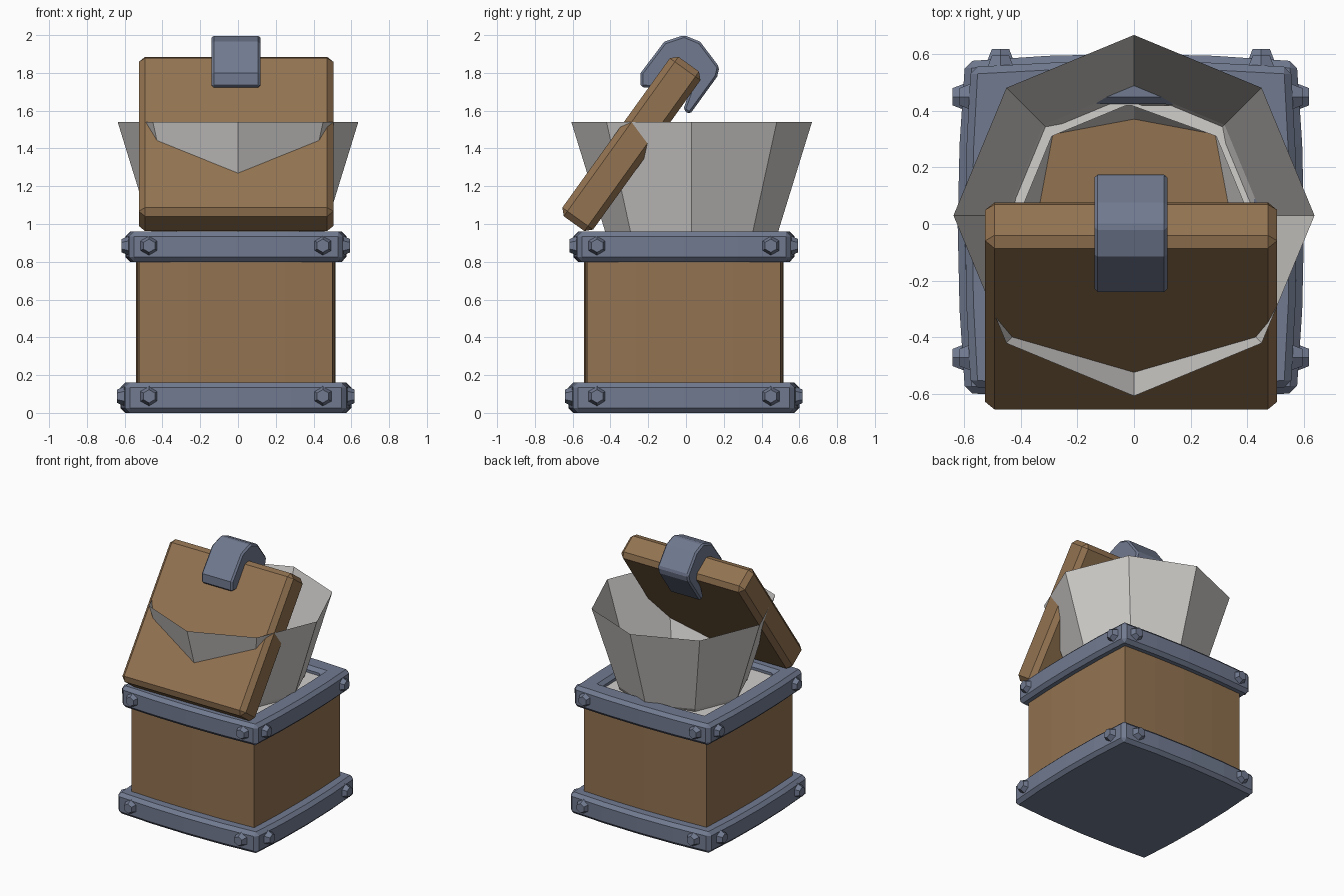
import bpy, bmesh, math
from mathutils import Matrix, Vector

if "Cube" in bpy.data.objects:
    bpy.data.objects.remove(bpy.data.objects["Cube"])


def material(name, rgb):
    m = bpy.data.materials.new(name)
    m.diffuse_color = (*rgb, 1)
    m.use_nodes = True
    m.node_tree.nodes["Principled BSDF"].inputs["Base Color"].default_value = m.diffuse_color
    return m


WOOD = material("brown wood", (0.29, 0.17, 0.082))
METAL = material("blue grey metal", (0.165, 0.195, 0.28))
PAPER = material("off white paper", (0.64, 0.62, 0.60))
CX = CY = -0.011  # the box sits very slightly off centre


def finish(name, bm, mat, bevel=0.0, fix=True):
    if fix:
        bmesh.ops.recalc_face_normals(bm, faces=bm.faces)
    me = bpy.data.meshes.new(name)
    bm.to_mesh(me)
    bm.free()
    me.materials.append(mat)
    ob = bpy.data.objects.new(name, me)
    bpy.context.collection.objects.link(ob)
    if bevel:
        b = ob.modifiers.new("bevel", 'BEVEL')
        b.width = bevel
        b.segments = 1
        b.limit_method = 'ANGLE'
        b.angle_limit = math.radians(40)
    return ob


def outline(half, bow, n=4):
    """Square outline with sides bowed gently outward."""
    pts = []
    for k in range(4):
        a = k * math.pi / 2
        for i in range(n):
            t = -1 + 2 * i / n
            x, y = half + bow * (1 - t * t), half * t
            pts.append((x * math.cos(a) - y * math.sin(a) + CX,
                        x * math.sin(a) + y * math.cos(a) + CY))
    return pts


def ring(bm, pts, z):
    return [bm.verts.new((x, y, z)) for x, y in pts]


def bridge(bm, a, b):
    n = len(a)
    for i in range(n):
        j = (i + 1) % n
        bm.faces.new((a[i], a[j], b[j], b[i]))


def bowed_block(name, mat, half, bow, z0, z1, bevel=0.0, hole=None):
    bm = bmesh.new()
    lo, hi = (ring(bm, outline(half, bow), z) for z in (z0, z1))
    bridge(bm, lo, hi)
    if hole:
        li, hi_in = (ring(bm, outline(hole, 0.01), z) for z in (z0, z1))
        bridge(bm, li, hi_in)
        bridge(bm, lo, li)
        bridge(bm, hi, hi_in)
    else:
        bm.faces.new(lo)
        bm.faces.new(hi)
    return finish(name, bm, mat, bevel)


# Wooden body with metal bands
bowed_block("wooden_body", WOOD, 0.512, 0.016, 0.08, 0.82)
bowed_block("bottom_band", METAL, 0.585, 0.026, 0.0, 0.16, 0.025)
bowed_block("top_band", METAL, 0.565, 0.02, 0.80, 0.96, 0.025, hole=0.425)


# Hexagonal bolts, two per side on each band
def bolts(name, dist, z):
    bm = bmesh.new()
    for k in range(4):
        turn = Matrix.Rotation(k * math.pi / 2, 4, 'Z')
        for s in (-1, 1):
            m = (Matrix.Translation((CX, CY, z)) @ turn
                 @ Matrix.Translation((dist, s * 0.46, 0))
                 @ Matrix.Rotation(math.pi / 2, 4, 'Y')
                 @ Matrix.Rotation(math.pi / 6, 4, 'Z'))
            bmesh.ops.create_cone(bm, cap_ends=True, segments=6, radius1=0.062,
                                  radius2=0.035, depth=0.06, matrix=m)
    finish(name, bm, METAL)


bolts("bottom_bolts", 0.599, 0.088)
bolts("top_bolts", 0.575, 0.885)

# Flared eight-sided paper lining, with a squarer foot
bm = bmesh.new()
rings = []
for z, r_axis, r_diag in ((0.82, 0.34, 0.405), (0.94, 0.452, 0.452), (1.54, 0.637, 0.637)):
    pts = []
    for i in range(8):
        r = r_diag if i % 2 else r_axis
        a = i * math.pi / 4
        pts.append((r * math.cos(a), 0.03 + r * math.sin(a)))
    rings.append(ring(bm, pts, z))
for a, b in zip(rings, rings[1:]):
    bridge(bm, a, b)
finish("paper_lining", bm, PAPER)

# Paper shelf between lining and top band
bm = bmesh.new()
outer, inner = [], []
for i in range(8):
    a = i * math.pi / 4
    c, s = math.cos(a), math.sin(a)
    k = 0.43 / max(abs(c), abs(s))
    outer.append((k * c + CX, k * s + CY))
    inner.append((0.41 * c, 0.41 * s + 0.02))
bridge(bm, ring(bm, outer, 0.915), ring(bm, inner, 0.915))
for f in bm.faces:
    f.normal_update()
    if f.normal.z < 0:
        f.normal_flip()
finish("paper_shelf", bm, PAPER, fix=False)

# Tilted wooden lid
bm = bmesh.new()
bmesh.ops.create_cube(bm, size=1, matrix=Matrix.Diagonal((1.03, 0.20, 1.04, 1)))
lid = finish("tilted_lid", bm, WOOD, 0.033)
lid.location = (-0.01, -0.289, 1.424)
lid.rotation_euler = (-math.atan2(0.584, 0.812), 0, 0)

# Metal clasp hooked over the lid edge, extruded side profile (y, z)
profile = [(-0.24, 1.725), (-0.24, 1.80), (-0.115, 1.965), (-0.01, 2.0), (0.075, 1.965),
           (0.177, 1.83), (0.165, 1.78), (0.02, 1.58), (-0.015, 1.605), (0.03, 1.73),
           (-0.06, 1.84), (-0.17, 1.72)]
bm = bmesh.new()
sides = [[bm.verts.new((x, y, z)) for y, z in profile] for x in (-0.14, 0.118)]
bridge(bm, *sides)
for s in sides:
    bm.faces.new(s)
finish("lid_clasp", bm, METAL, 0.012)
